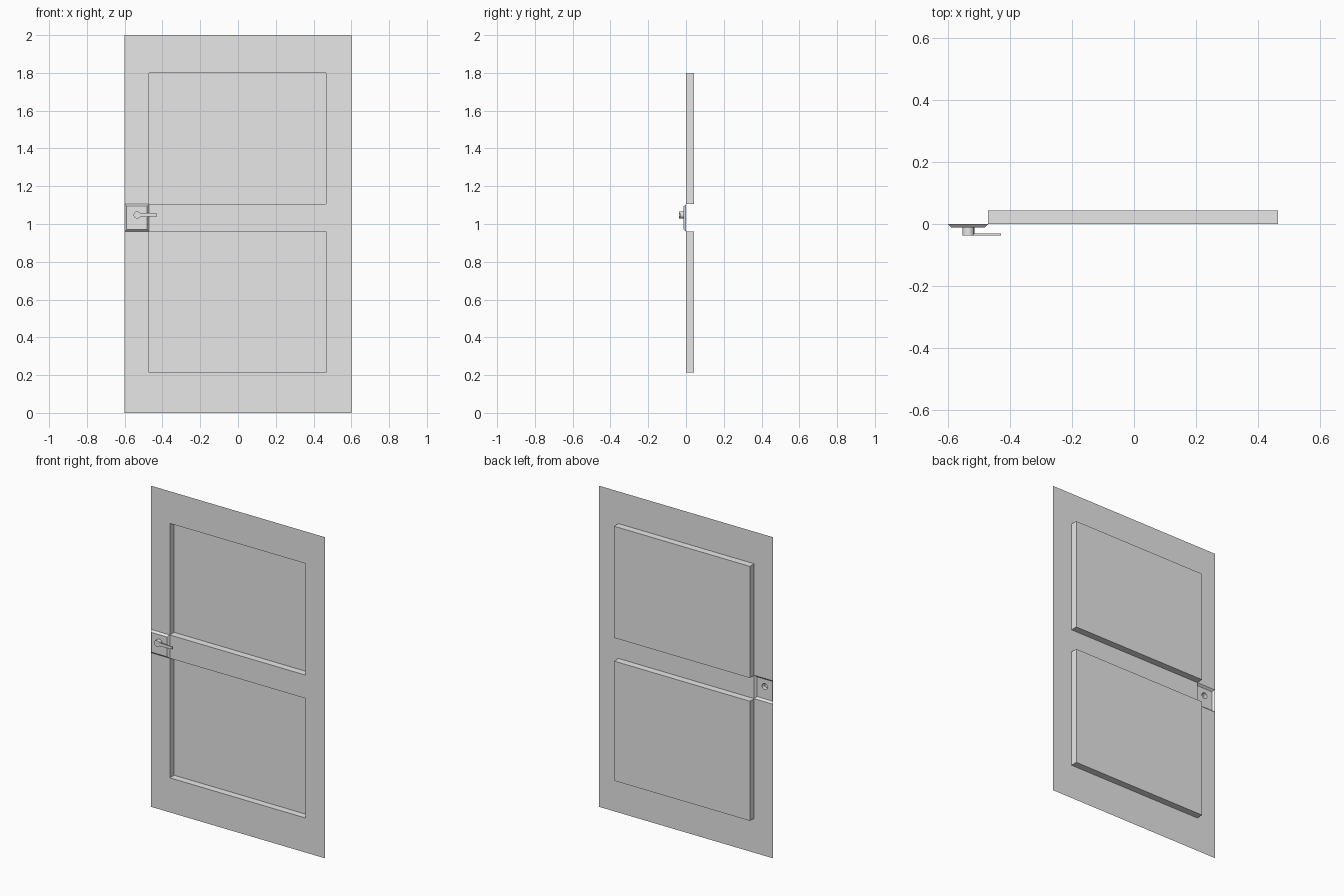
import bpy, bmesh, math

cube = bpy.data.objects.get("Cube")
if cube:
    bpy.data.objects.remove(cube, do_unlink=True)

grey = bpy.data.materials.new("plain_grey")
grey.use_nodes = True
grey.diffuse_color = (0.8, 0.8, 0.8, 1)
grey.node_tree.nodes["Principled BSDF"].inputs["Base Color"].default_value = (0.8, 0.8, 0.8, 1)

XS = [-0.6, -0.47, 0.465, 0.6]
ZS = [0, 0.215, 0.96, 1.105, 1.8, 2]
DEPTH = 0.043
PLATE_Y, KNOB_Y = -0.012, -0.037
KNOB_X, KNOB_Z, KNOB_R = -0.534, 1.048, 0.019


def finish(bm, name, smooth=False):
    mesh = bpy.data.meshes.new(name)
    bm.to_mesh(mesh)
    bm.free()
    obj = bpy.data.objects.new(name, mesh)
    bpy.context.collection.objects.link(obj)
    mesh.materials.append(grey)
    if smooth:
        bpy.ops.object.select_all(action='DESELECT')
        obj.select_set(True)
        bpy.context.view_layer.objects.active = obj
        bpy.ops.object.shade_smooth_by_angle(angle=math.radians(35))
    return obj


def rect(bm, x0, x1, z0, z1, y):
    return [bm.verts.new((x, y, z)) for x, z in ((x0, z0), (x1, z0), (x1, z1), (x0, z1))]


def loop_edges(bm, verts):
    return [bm.edges.new((v, verts[i - 1])) for i, v in enumerate(verts)]


def bridge(bm, a, b):
    for i in range(len(a)):
        bm.faces.new((a[i - 1], a[i], b[i], b[i - 1]))


# Door sheet: a grid of strips, two cells pressed back, one left open for the lock
bm = bmesh.new()
grid = [[bm.verts.new((x, 0, z)) for x in XS] for z in ZS]
pressed = []
for r in range(len(ZS) - 1):
    for c in range(len(XS) - 1):
        if (c, r) == (0, 2):
            continue
        face = bm.faces.new((grid[r][c], grid[r][c + 1], grid[r + 1][c + 1], grid[r + 1][c]))
        if c == 1 and r in (1, 3):
            pressed.append(face)
for face in pressed:
    new = bmesh.ops.extrude_discrete_faces(bm, faces=[face])["faces"][0]
    floor = list(new.verts)
    bmesh.ops.translate(bm, verts=floor, vec=(0, DEPTH, 0))
finish(bm, "door_sheet")

# Lock plate: hollow chamfered shell with a round opening for the knob
bm = bmesh.new()
outer = rect(bm, XS[0], XS[1], ZS[2], ZS[3], 0)
inset = 0.011
inner = rect(bm, XS[0] + inset, XS[1] - inset, ZS[2] + inset, ZS[3] - inset, PLATE_Y)
bridge(bm, outer, inner)
angles = [math.tau * i / 16 for i in range(16)]
ring = [bm.verts.new((KNOB_X + KNOB_R * math.cos(a), PLATE_Y, KNOB_Z + KNOB_R * math.sin(a)))
        for a in angles]
edges = [bm.edges.get((v, inner[i - 1])) for i, v in enumerate(inner)]
edges += loop_edges(bm, ring)
bmesh.ops.triangle_fill(bm, edges=edges, use_beauty=True, normal=(0, -1, 0))
bmesh.ops.recalc_face_normals(bm, faces=bm.faces)
if sum(f.normal.y for f in bm.faces) > 0:
    bmesh.ops.reverse_faces(bm, faces=bm.faces)
finish(bm, "lock_plate")

# Knob: hollow stub open at the back
bm = bmesh.new()
back, front = [[bm.verts.new((KNOB_X + KNOB_R * math.cos(a), y, KNOB_Z + KNOB_R * math.sin(a)))
                for a in angles] for y in (PLATE_Y, KNOB_Y)]
bridge(bm, back, front)
bm.faces.new(front)
finish(bm, "handle_knob", smooth=True)

# Lever: slim tapered bar reaching toward the middle of the door
bm = bmesh.new()
ends = []
for x, half in ((KNOB_X + KNOB_R * 0.85, 0.011), (-0.428, 0.008)):
    ends.append([bm.verts.new((x, y, KNOB_Z + s * half))
                 for y, s in ((KNOB_Y, -1), (KNOB_Y, 1), (-0.03, 1), (-0.03, -1))])
bridge(bm, *ends)
for end in ends:
    bm.faces.new(end)
bmesh.ops.recalc_face_normals(bm, faces=bm.faces)
finish(bm, "handle_lever")
